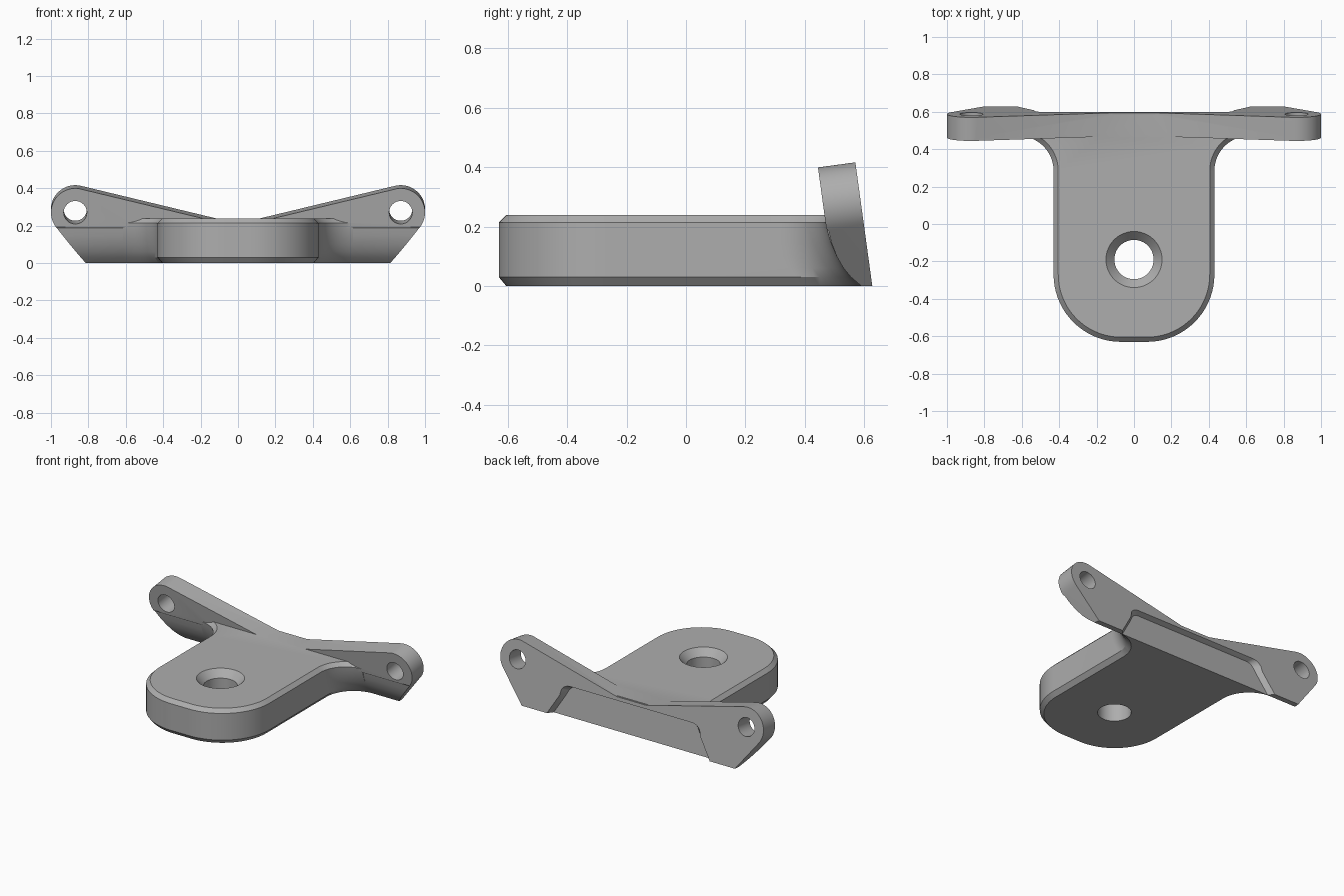
import bpy, bmesh, math
from mathutils import Vector

if "Cube" in bpy.data.objects:
    bpy.data.objects.remove(bpy.data.objects["Cube"])

TILT = math.radians(7.8)
CA, SA = math.cos(TILT), math.sin(TILT)

grey = bpy.data.materials.new("plain grey")
grey.diffuse_color = (0.42, 0.42, 0.42, 1)
grey.use_nodes = True
grey.node_tree.nodes["Principled BSDF"].inputs["Base Color"].default_value = grey.diffuse_color


def tilted(x, d, v):
    """Point in the leaning plate: d = depth from the back face, v = height up it."""
    return Vector((x, 0.627 - d * CA - v * SA, v * CA - d * SA))


def arc(cx, cy, r, a0, a1, n):
    return [(cx + r * math.cos(math.radians(a0 + (a1 - a0) * i / n)),
             cy + r * math.sin(math.radians(a0 + (a1 - a0) * i / n))) for i in range(n + 1)]


def mirrored(half):
    """Close a right-hand half outline with its left-hand mirror."""
    return half + [(-x, y) for x, y in reversed(half)]


def loft(name, rings, bevel_test=None):
    """Solid through equal-length rings of 3D points, capped at both ends."""
    bm = bmesh.new()
    vs = [[bm.verts.new(p) for p in ring] for ring in rings]
    n = len(vs[0])
    bm.faces.new(vs[0])
    bm.faces.new(vs[-1])
    for a, b in zip(vs, vs[1:]):
        for i in range(n):
            j = (i + 1) % n
            bm.faces.new((a[i], a[j], b[j], b[i]))
    bmesh.ops.recalc_face_normals(bm, faces=bm.faces)
    if bevel_test:
        edges = [e for e in bm.edges if bevel_test(e)]
        bmesh.ops.bevel(bm, geom=edges, offset=0.018, segments=1, affect='EDGES')
        bmesh.ops.recalc_face_normals(bm, faces=bm.faces)
    me = bpy.data.meshes.new(name)
    bm.to_mesh(me)
    bm.free()
    me.materials.append(grey)
    ob = bpy.data.objects.new(name, me)
    bpy.context.collection.objects.link(ob)
    return ob


def combine(target, other, op):
    m = target.modifiers.new(op, 'BOOLEAN')
    m.operation, m.solver, m.object = op, 'EXACT', other
    bpy.context.view_layer.objects.active = target
    bpy.ops.object.modifier_apply(modifier=m.name)
    bpy.data.objects.remove(other)


# Leaning ear plate: two lugs joined by ramps, front ramp edges chamfered
half = [(0.795, -0.02)] + arc(0.87, 0.29, 0.13, -37.75, 103.67, 28) + [(0.11, 0.239)]
outline = mirrored(half)
THICK = 0.127


def is_ramp_front(e):
    a, b = (v.co for v in e.verts)
    depth = lambda p: (0.627 - p.y) * CA - p.z * SA
    return (abs(abs(a.x - b.x) - 0.729) < 0.04 and a.x * b.x > 0
            and min(depth(a), depth(b)) > THICK - 0.005)


ears = loft("ear_plate", [[tilted(x, d, v) for x, v in outline] for d in (0, THICK)],
            is_ramp_front)

# Trim the ear plate with a side profile: curved front foot, flat underside
side = [(0.59, 0), (0.555, 0.03), (0.53, 0.06), (0.507, 0.1), (0.49, 0.145), (0.48, 0.185),
        (0.466, 0.2), (0.3, 0.21), (0.3, 0.6), (0.8, 0.6), (0.8, 0)]
combine(ears, loft("side_trim", [[(x, y, z) for y, z in side] for x in (-1.2, 1.2)]),
        'INTERSECT')


# Tongue: round-ended slab with chamfers, flaring into the ear plate
def tongue_ring(z, inset, yf):
    r = 0.185
    pts = [(0.07, -0.63 + inset)]
    pts += arc(0.07, -0.27, 0.36 - inset, -90, 0, 18)[1:]
    pts += arc(0.43 + r, yf - r, r + inset, 180, 90, 14)
    pts.append((0.43 + r, 0.615 - 0.137 * z))
    return [(x, y, z) for x, y in mirrored(pts)]


layers = [(0, 0.025, 0.565), (0.03, 0, 0.555), (0.06, 0, 0.53), (0.1, 0, 0.507),
          (0.145, 0, 0.488), (0.185, 0, 0.476), (0.213, 0, 0.47), (0.238, 0.025, 0.47)]
bracket = loft("bracket", [tongue_ring(*l) for l in layers])
combine(bracket, ears, 'UNION')

# Shallow tapered recess in the back
def recess_ring(d, inset):
    pts = [(0.655 - inset, -0.06), (0.535 - inset, 0.14)]
    pts += arc(0.465 - inset, 0.145, 0.07 - inset * 0.4, 30, 90, 6)
    return [tilted(x, d, v) for x, v in mirrored(pts)]


combine(bracket, loft("recess_cutter", [recess_ring(-0.03, -0.025), recess_ring(0.0, 0.0),
                                        recess_ring(0.035, 0.025)]), 'DIFFERENCE')

# Countersunk hole in the tongue
sink = [(-0.1, 0.105), (0.19, 0.105), (0.238, 0.15), (0.3, 0.208)]
combine(bracket, loft("countersink_cutter",
                      [[(x, y, z) for x, y in arc(0, -0.19, r, 0, 352.5, 47)]
                       for z, r in sink]), 'DIFFERENCE')

# Lug holes, square to the leaning plate
for s in (-1, 1):
    ring = arc(s * 0.87, 0.29, 0.062, 0, 348.75, 31)
    combine(bracket, loft("lug_hole_cutter", [[tilted(x, d, v) for x, v in ring]
                                              for d in (-0.1, 0.25)]), 'DIFFERENCE')

# Smooth curves, crisp edges
bpy.ops.object.select_all(action='DESELECT')
bracket.select_set(True)
bpy.context.view_layer.objects.active = bracket
bpy.ops.object.shade_smooth_by_angle(angle=math.radians(25))
